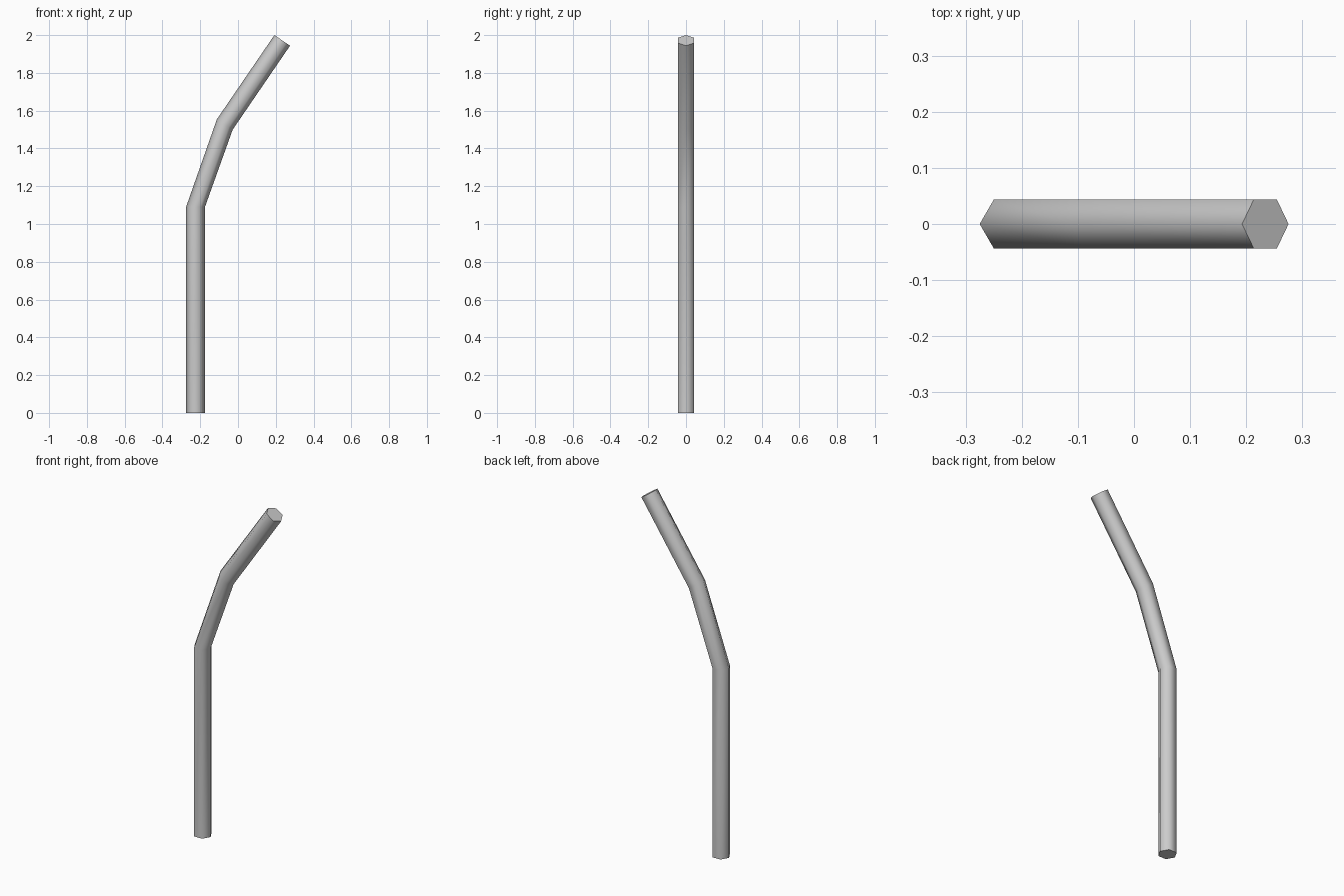
import bpy, bmesh, math
from mathutils import Matrix, Vector

if "Cube" in bpy.data.objects:
    bpy.data.objects.remove(bpy.data.objects["Cube"])

SIDES, RADIUS = 6, 0.05
# ring centre x, z and tilt towards +x in degrees
RINGS = [(-0.225, 0.0, 0), (-0.225, 1.09, 0), (-0.07, 1.527, 33), (0.234, 1.972, 34)]

bm = bmesh.new()


def add_ring(x, z, tilt):
    rot = Matrix.Rotation(math.radians(tilt), 3, 'Y')
    angles = [2 * math.pi * i / SIDES for i in range(SIDES)]
    return [bm.verts.new(Vector((x, 0, z)) + rot @ Vector((RADIUS * math.cos(a), RADIUS * math.sin(a), 0)))
            for a in angles]


# bent tube walls, smooth around the hexagon
rings = [add_ring(*r) for r in RINGS]
for low, high in zip(rings, rings[1:]):
    for i in range(SIDES):
        j = (i + 1) % SIDES
        bm.faces.new((low[i], low[j], high[j], high[i])).smooth = True

# flat end caps with sharp rims
for cap in (bm.faces.new(rings[0][::-1]), bm.faces.new(rings[-1])):
    for edge in cap.edges:
        edge.smooth = False

bmesh.ops.recalc_face_normals(bm, faces=bm.faces)
mesh = bpy.data.meshes.new("bent_tube")
bm.to_mesh(mesh)
bm.free()
bpy.context.collection.objects.link(bpy.data.objects.new("bent_tube", mesh))
